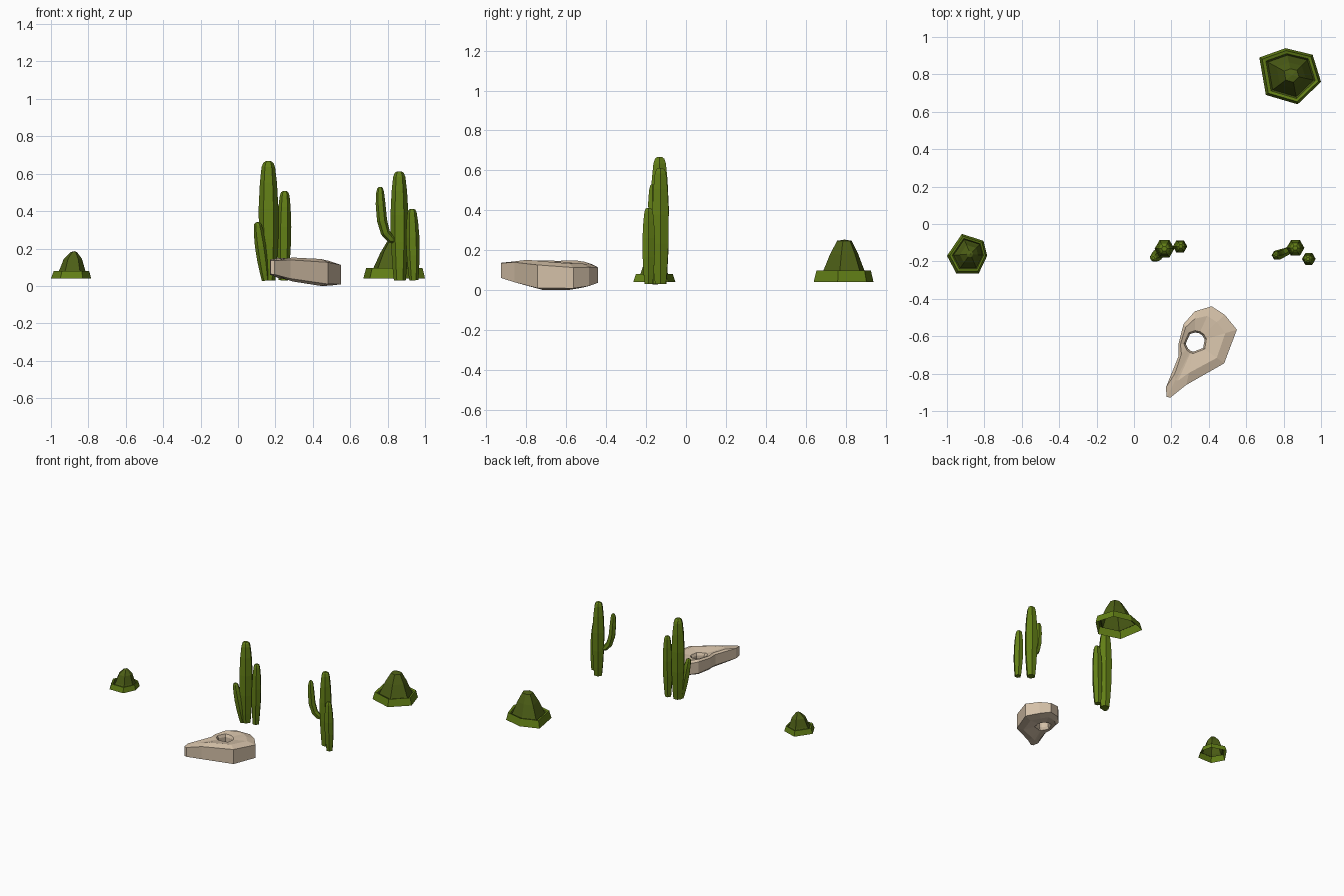
import bpy, bmesh, math
from mathutils import Vector

if "Cube" in bpy.data.objects:
    bpy.data.objects.remove(bpy.data.objects["Cube"])


def material(name, rgb):
    m = bpy.data.materials.new(name)
    m.diffuse_color = (*rgb, 1)
    m.use_nodes = True
    m.node_tree.nodes["Principled BSDF"].inputs["Base Color"].default_value = m.diffuse_color
    return m


GREEN = material("cactus green", (0.125, 0.215, 0.008))
DARK = material("dark leaf green", (0.075, 0.115, 0.008))
BONE = material("bone", (0.66, 0.53, 0.39))


def finish(bm, name, mats, recalc=True):
    if recalc:
        bmesh.ops.recalc_face_normals(bm, faces=bm.faces)
    me = bpy.data.meshes.new(name)
    bm.to_mesh(me)
    bm.free()
    for m in mats:
        me.materials.append(m)
    ob = bpy.data.objects.new(name, me)
    bpy.context.collection.objects.link(ob)
    return ob


def bridge(bm, a, b, mat=0):
    n = len(a)
    for i in range(n):
        j = (i + 1) % n
        bm.faces.new((a[i], a[j], b[j], b[i])).material_index = mat


def stem(name, path, sides=6):
    """Six-sided tube through (x, y, z, radius) stations, capped at both ends."""
    bm = bmesh.new()
    pts = [Vector(p[:3]) for p in path]
    rings = []
    for i, p in enumerate(pts):
        t = (pts[min(i + 1, len(pts) - 1)] - pts[max(i - 1, 0)]).normalized()
        v = Vector((0, 1, 0))
        v = (v - t * v.dot(t)).normalized()
        u = v.cross(t)
        rings.append([bm.verts.new(p + path[i][3] * (u * math.cos(k * math.tau / sides)
                                                     + v * math.sin(k * math.tau / sides)))
                      for k in range(sides)])
    for a, b in zip(rings, rings[1:]):
        bridge(bm, a, b)
    bm.faces.new(rings[0])
    bm.faces.new(rings[-1])
    return finish(bm, name, [GREEN])


def column(name, base, top, radius):
    """Swelling column with a rounded tip, leaning from base to top."""
    prof = [(0, .66), (.12, .8), (.35, .97), (.6, 1), (.82, .86), (.95, .68), (.985, .52), (1, .28)]
    a, b = Vector(base), Vector(top)
    return stem(name, [(*a.lerp(b, t), radius * r) for t, r in prof])


# Left cactus group
column("left_cactus_main", (.165, -.132, .03), (.162, -.132, .667), .053)
column("left_cactus_second", (.242, -.12, .03), (.25, -.12, .507), .038)
column("left_cactus_small", (.148, -.15, .03), (.103, -.182, .34), .031)

# Right cactus group
column("right_cactus_main", (.865, -.128, .03), (.862, -.128, .612), .048)
column("right_cactus_side", (.94, -.187, .03), (.93, -.187, .412), .036)
stem("right_cactus_arm", [(.85, -.13, .243, .02), (.815, -.147, .252, .022), (.788, -.158, .285, .025),
                          (.77, -.165, .35, .027), (.762, -.167, .44, .026), (.76, -.167, .5, .021),
                          (.76, -.167, .522, .015), (.76, -.167, .53, .007)])


# Shrubs: pale skirt around a darker dome, open underneath
def shrub(name, outline, peak, stations):
    bm = bmesh.new()
    n = len(outline)
    c = sum((Vector(p) for p in outline), Vector((0, 0))) / n
    rings = []
    for s, z in stations:
        mid = c.lerp(Vector(peak), 1 - s)
        rings.append([bm.verts.new((*(mid + (Vector(p) - c) * s), z)) for p in outline])
    for i, (a, b) in enumerate(zip(rings, rings[1:])):
        bridge(bm, a, b, 0 if i < 2 else 1)
    tip = bm.verts.new((*peak, stations[-1][1] + .006))
    for i in range(n):
        bm.faces.new((rings[-1][i], rings[-1][(i + 1) % n], tip)).material_index = 1
    return finish(bm, name, [GREEN, DARK])


shrub("large_shrub",
      [(.67, .89), (.705, .69), (.875, .64), (1.0, .76), (.955, .905), (.81, .94)], (.845, .795),
      [(1, .04), (.91, .097), (.8, .092), (.74, .078), (.68, .1), (.47, .18), (.24, .247)])
shrub("small_shrub",
      [(-1.0, -.17), (-.95, -.264), (-.83, -.264), (-.785, -.17), (-.805, -.09), (-.92, -.053)],
      (-.875, -.16),
      [(1, .04), (.88, .08), (.78, .078), (.72, .068), (.64, .085), (.45, .145), (.16, .18)])


# Bird skull lying on its side, with an eye hole right through
def skull():
    bm = bmesh.new()
    eye = Vector((.328, -.632))
    # outline, half thickness
    outline = [((.55, -.565), .052), ((.485, -.485), .047), ((.415, -.44), .038), ((.325, -.467), .043),
               ((.265, -.535), .045), ((.237, -.645), .04), ((.237, -.71), .042), ((.17, -.875), .04),
               ((.175, -.925), .037), ((.195, -.928), .037), ((.28, -.86), .05), ((.482, -.745), .058)]

    def mid_z(p):
        return .113 - .105 * p.x

    layers = []
    for side in (1, -1):
        outer, crown, rim, deep = [], [], [], []
        for (x, y), h in outline:
            p = Vector((x, y))
            d = p - eye
            q = eye + d.normalized() * .062
            m = p.lerp(q, .38)
            r = eye + d.normalized() * .052
            for ring, v, t in ((outer, p, h), (crown, m, h + .014), (rim, q, .05), (deep, r, .03)):
                ring.append(bm.verts.new((v.x, v.y, mid_z(v) + side * t)))
        bridge(bm, outer, crown)
        bridge(bm, crown, rim)
        bridge(bm, rim, deep)
        layers.append((outer, deep))
    bridge(bm, layers[0][0], layers[1][0])
    bridge(bm, layers[0][1], layers[1][1])
    # rest the lowest point on the ground
    low = min(v.co.z for v in bm.verts)
    for v in bm.verts:
        v.co.z -= low
    return finish(bm, "bird_skull", [BONE])


skull()
